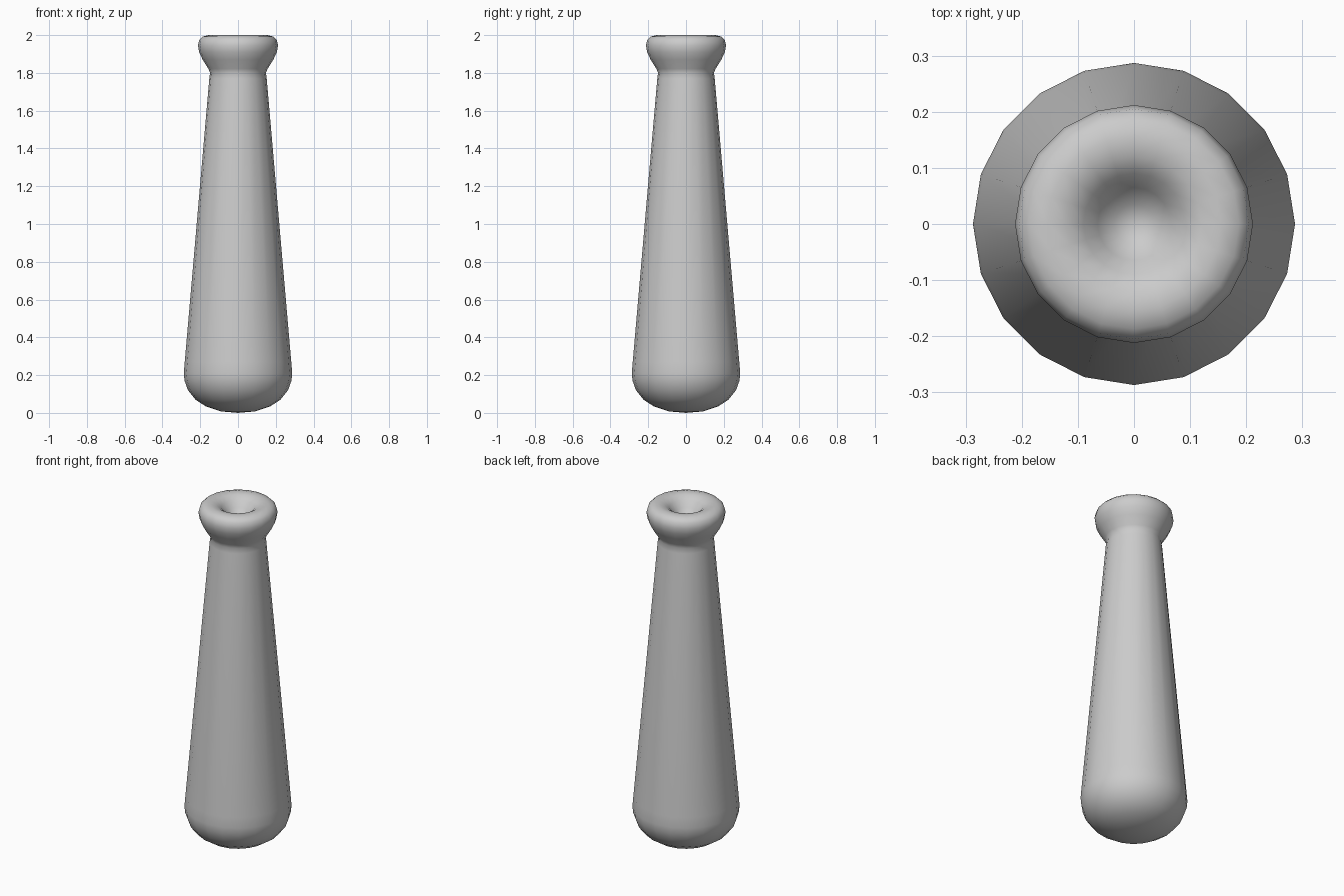
import bpy, bmesh
from math import radians
from mathutils import Matrix, Vector

cube = bpy.data.objects.get("Cube")
if cube:
    bpy.data.objects.remove(cube, do_unlink=True)

SIDES = 20

# Plain grey finish
grey = bpy.data.materials.new("plain_grey")
grey.use_nodes = True
colour = (0.6, 0.6, 0.6, 1)
grey.diffuse_color = colour
grey.node_tree.nodes["Principled BSDF"].inputs["Base Color"].default_value = colour

# Radius and height, from the rounded foot to the bottom of the dished top
profile = [
    (0, 0), (0.09, 0.008), (0.17, 0.034), (0.225, 0.07), (0.265, 0.12),
    (0.283, 0.17), (0.287, 0.21), (0.282, 0.27),          # rounded foot
    (0.152, 1.77), (0.148, 1.80),                         # tapered shaft
    (0.157, 1.822), (0.187, 1.87), (0.206, 1.91), (0.212, 1.945),
    (0.205, 1.975), (0.187, 1.992), (0.155, 2.0),         # flared rim
    (0.12, 1.994), (0.09, 1.975), (0.065, 1.94), (0.035, 1.91), (0, 1.9),
]

# Turn the profile around the vertical axis
bm = bmesh.new()
verts = [bm.verts.new((r, 0, z)) for r, z in profile]
edges = [bm.edges.new(pair) for pair in zip(verts, verts[1:])]
bmesh.ops.spin(bm, geom=verts + edges, cent=(0, 0, 0), axis=(0, 0, 1),
               angle=radians(360), steps=SIDES, use_duplicate=False)
bmesh.ops.remove_doubles(bm, verts=bm.verts, dist=0.0005)
bmesh.ops.recalc_face_normals(bm, faces=bm.faces)
for face in bm.faces:
    face.smooth = True

mesh = bpy.data.meshes.new("turned_body")
bm.to_mesh(mesh)
bm.free()
mesh.materials.append(grey)
body = bpy.data.objects.new("turned_body", mesh)
bpy.context.collection.objects.link(body)
